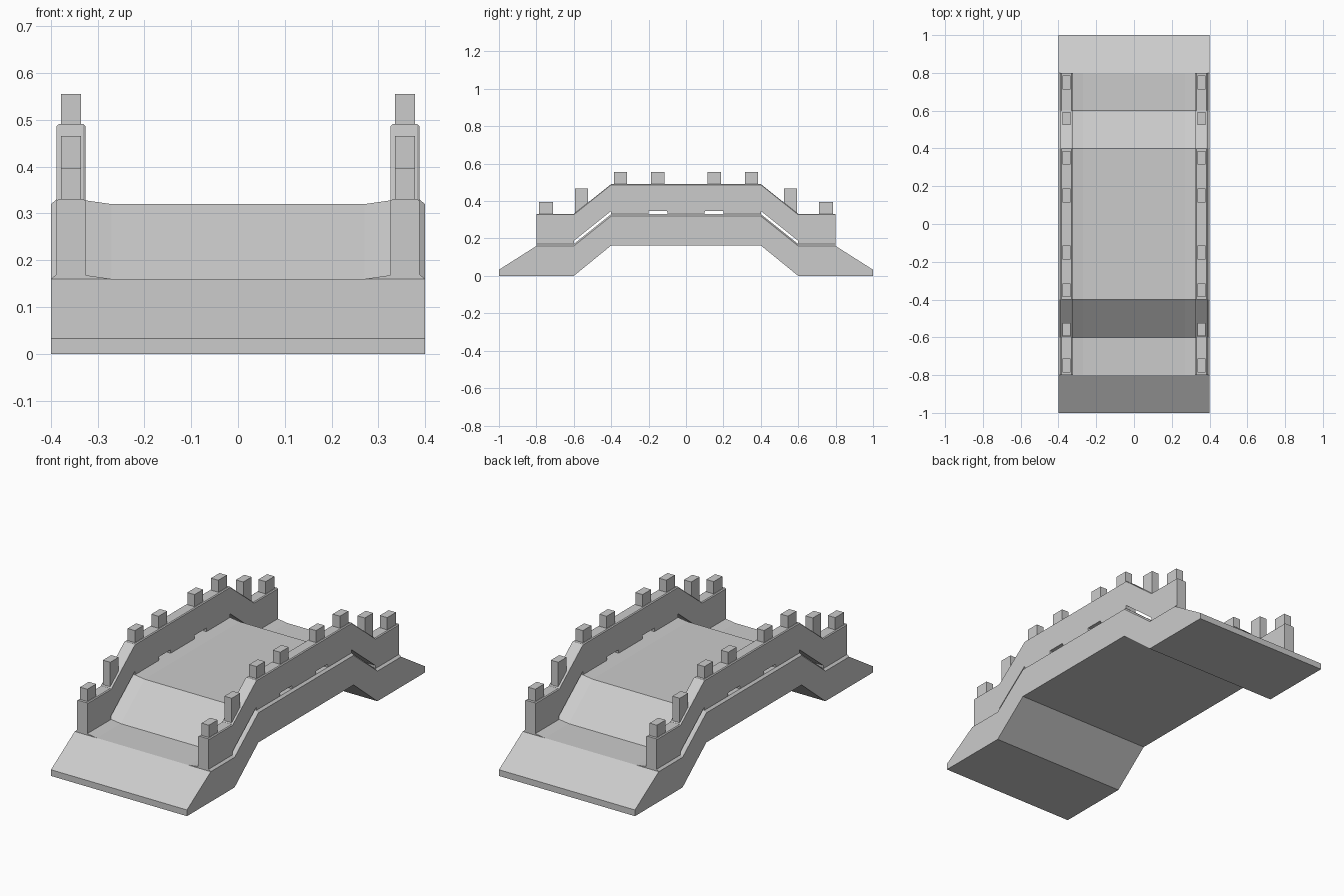
import bpy, bmesh

if "Cube" in bpy.data.objects:
    bpy.data.objects.remove(bpy.data.objects["Cube"])


def make_object(name, bm):
    bmesh.ops.recalc_face_normals(bm, faces=bm.faces)
    mesh = bpy.data.meshes.new(name)
    bm.to_mesh(mesh)
    bm.free()
    ob = bpy.data.objects.new(name, mesh)
    bpy.context.collection.objects.link(ob)
    return ob


def loft(name, sections):
    """Skin a list of closed cross-sections, capping both ends."""
    bm = bmesh.new()
    rings = [[bm.verts.new(p) for p in s] for s in sections]
    n = len(rings[0])
    for a, b in zip(rings, rings[1:]):
        for i in range(n):
            j = (i + 1) % n
            bm.faces.new((a[i], a[j], b[j], b[i]))
    bm.faces.new(rings[0])
    bm.faces.new(rings[-1])
    return make_object(name, bm)


def deck_z(y):
    """Height of the walking surface between the ramps."""
    t = min(max((0.6 - abs(y)) / 0.2, 0), 1)
    return 0.16 + 0.16 * t


def box(name, x0, x1, y0, y1, z0, z1):
    loft(name, [[(x, y0, z) for x, z in ((x0, z0), (x1, z0), (x1, z1), (x0, z1))],
                [(x, y1, z) for x, z in ((x0, z0), (x1, z0), (x1, z1), (x0, z1))]])


# Arched deck with end ramps
half = [(0.4, 0.163), (0.6, 0), (1, 0), (1, 0.033), (0.8, 0.16), (0.6, 0.16), (0.4, 0.32)]
profile = half + [(-y, z) for y, z in reversed(half)]
loft("deck", [[(x, y, z) for y, z in profile] for x in (-0.4, 0.4)])

# Wall stations: y and how far the underside sits above the deck (gaps and drain slots)
LOW, GAP, E = 0.004, 0.027, 0.0005
right = [(0.1 - E, LOW), (0.1 + E, GAP), (0.2 - E, GAP), (0.2 + E, LOW),
         (0.4 - E, LOW), (0.4 + E, GAP), (0.6 - E, GAP), (0.6 + E, LOW), (0.8, LOW)]
stations = [(-y, h) for y, h in reversed(right)] + right

for side, s in (("left", -1), ("right", 1)):
    # Low curb under each wall
    curb = [(0.398, -0.02), (0.4, 0), (0.388, 0.01), (0.326, 0.008), (0.27, 0), (0.28, -0.02)]
    loft(side + "_curb", [[(s * x, y, deck_z(y) + h) for x, h in curb]
                          for y in (-0.8, -0.6, -0.4, 0.4, 0.6, 0.8)])

    # Parapet wall with slightly chamfered top
    sections = []
    for y, h in stations:
        sec = [(0.326, h), (0.388, h), (0.388, 0.167), (0.383, 0.171),
               (0.331, 0.171), (0.326, 0.167)]
        sections.append([(s * x, y, deck_z(y) + z) for x, z in sec])
    loft(side + "_parapet", sections)

    # Square posts along the parapet
    for e in (-1, 1):
        for inner, outer, base, top in ((0.115, 0.187, 0.48, 0.555), (0.315, 0.386, 0.48, 0.555),
                                        (0.524, 0.594, 0.33, 0.466), (0.712, 0.786, 0.32, 0.396)):
            box(side + "_post", s * 0.336, s * 0.379, e * inner, e * outer, base, top)
